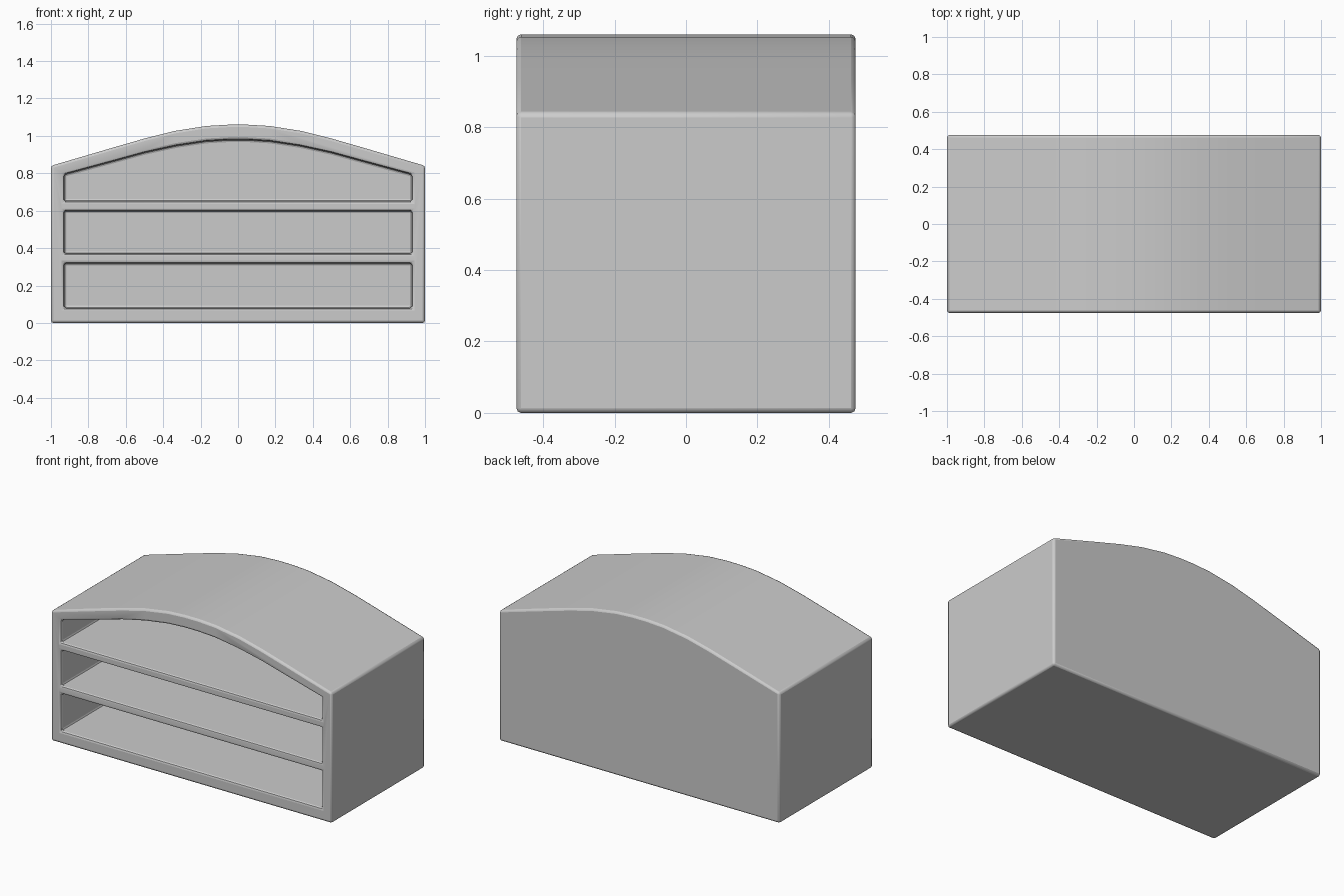
import bpy, bmesh

if "Cube" in bpy.data.objects:
    bpy.data.objects.remove(bpy.data.objects["Cube"])

HALF_DEPTH = 0.475
BACK_INNER = 0.42


def prism(name, profile, y0, y1):
    """Extrude an XZ profile along Y."""
    bm = bmesh.new()
    face = bm.faces.new([bm.verts.new((x, y0, z)) for x, z in profile])
    ext = bmesh.ops.extrude_face_region(bm, geom=[face])
    verts = [v for v in ext["geom"] if isinstance(v, bmesh.types.BMVert)]
    bmesh.ops.translate(bm, verts=verts, vec=(0, y1 - y0, 0))
    bmesh.ops.recalc_face_normals(bm, faces=bm.faces)
    mesh = bpy.data.meshes.new(name)
    bm.to_mesh(mesh)
    bm.free()
    obj = bpy.data.objects.new(name, mesh)
    bpy.context.collection.objects.link(obj)
    return obj


def arched(half_width, bottom, arch):
    """Symmetric profile: flat bottom, arch given for the right half."""
    right = [(half_width, bottom)] + arch
    left = [(-x, z) for x, z in reversed(right)]
    return right + left


# Cabinet body with arched top
outer_arch = [(1, 0.84), (0.67, 0.937), (0.5, 0.986), (0.34, 1.026), (0.17, 1.053)]
body = prism("cabinet_body", arched(1, 0, outer_arch + [(0.05, 1.06)]),
             -HALF_DEPTH, HALF_DEPTH)

# Three open compartments
inner_arch = [(0.93, 0.795), (0.66, 0.868), (0.5, 0.912), (0.33, 0.949),
              (0.17, 0.973), (0.05, 0.98)]
openings = [
    arched(0.93, 0.08, [(0.93, 0.32)]),
    arched(0.93, 0.37, [(0.93, 0.60)]),
    arched(0.93, 0.65, inner_arch),
]
for i, profile in enumerate(openings):
    cutter = prism(f"compartment_cutter_{i + 1}", profile, -0.7, BACK_INNER)
    cutter.hide_render = True
    cutter.hide_set(True)
    cut = body.modifiers.new(f"compartment_{i + 1}", "BOOLEAN")
    cut.operation = "DIFFERENCE"
    cut.solver = "EXACT"
    cut.object = cutter

# Softened edges
bevel = body.modifiers.new("soft_edges", "BEVEL")
bevel.width = 0.013
bevel.segments = 2
bevel.limit_method = "ANGLE"
bevel.angle_limit = 0.6

bpy.context.view_layer.objects.active = body
body.select_set(True)
bpy.ops.object.shade_smooth_by_angle(angle=0.6)
